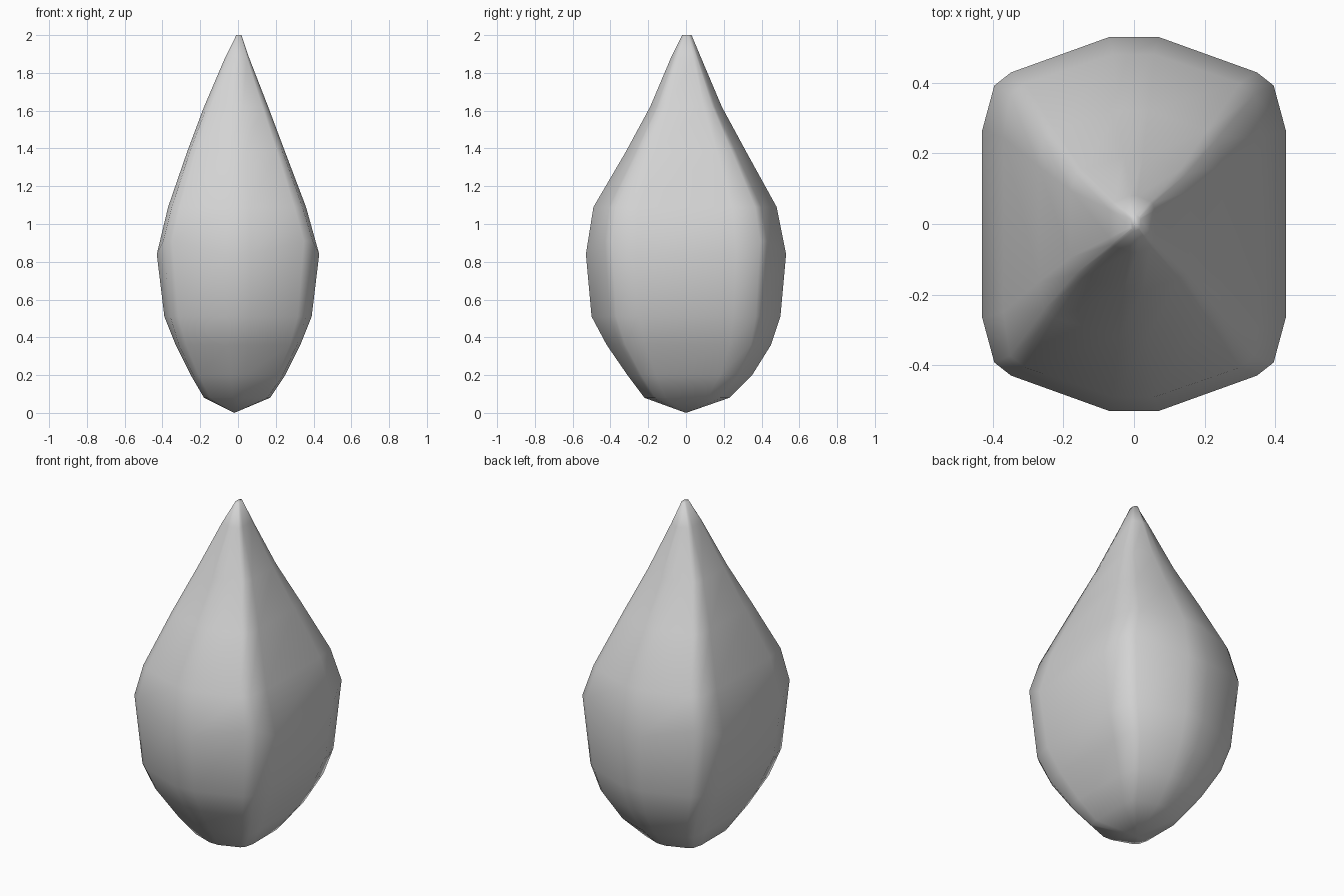
import bpy
import bmesh
from math import hypot
from mathutils import Vector

default = bpy.data.objects.get("Cube")
if default:
    bpy.data.objects.remove(default, do_unlink=True)

# One quarter of the outline: flat side, clipped corner, shallow point
QUARTER = [(1, .5), (.92, .74), (.81, .81), (.16, 1)]

# Each ring: height, reach to -x, +x, -y, +y, squareness, corner lift
RINGS = [
    (0.08, .18, .17, .22, .23, 1, 0),
    (0.20, .25, .25, .31, .35, 1.2, 0),
    (0.36, .33, .33, .42, .45, 1.2, 0),
    (0.51, .39, .39, .50, .50, 1, 0),
    (0.84, .43, .43, .53, .53, 1, .07),
    (1.09, .37, .36, .49, .48, 1.2, 0),
    (1.38, .27, .25, .32, .32, 1.2, 0),
    (1.62, .18, .16, .19, .19, 1, 0),
    (1.88, .07, .06, .08, .08, .8, 0),
    (2.00, .01, .02, .02, .03, 0, 0),
]


def make_material(name, colour):
    mat = bpy.data.materials.new(name)
    mat.use_nodes = True
    mat.diffuse_color = colour
    mat.node_tree.nodes["Principled BSDF"].inputs["Base Color"].default_value = colour
    return mat


def full_outline():
    """Mirror the quarter into a closed anticlockwise outline."""
    half = QUARTER + [(-x, y) for x, y in reversed(QUARTER)]
    return half + [(-x, -y) for x, y in half]


def add_ring(bm, z, left, right, front, back, squareness, lift):
    verts = []
    for x, y in full_outline():
        # Blend between a circle and the clipped outline
        scale = squareness + (1 - squareness) / hypot(x, y)
        px = min(1, max(-1, x * scale)) * (right if x > 0 else left)
        py = min(1, max(-1, y * scale)) * (back if y > 0 else front)
        is_corner = min(abs(x), abs(y)) > .6
        verts.append(bm.verts.new(Vector((px, py, z + lift * is_corner))))
    return verts


# Teardrop body: stacked outlines closed by a bottom point and a small tip
bm = bmesh.new()
rings = [add_ring(bm, *ring) for ring in RINGS]
bottom = bm.verts.new((-.02, 0, 0))
sides = len(rings[0])
for i in range(sides):
    j = (i + 1) % sides
    bm.faces.new((bottom, rings[0][j], rings[0][i]))
    for low, high in zip(rings, rings[1:]):
        bm.faces.new((low[i], low[j], high[j], high[i]))
bm.faces.new(rings[-1])
bmesh.ops.recalc_face_normals(bm, faces=bm.faces)
for face in bm.faces:
    face.smooth = True

mesh = bpy.data.meshes.new("teardrop_body")
bm.to_mesh(mesh)
bm.free()
mesh.materials.append(make_material("light grey", (.65, .65, .65, 1)))
body = bpy.data.objects.new("teardrop_body", mesh)
bpy.context.collection.objects.link(body)
